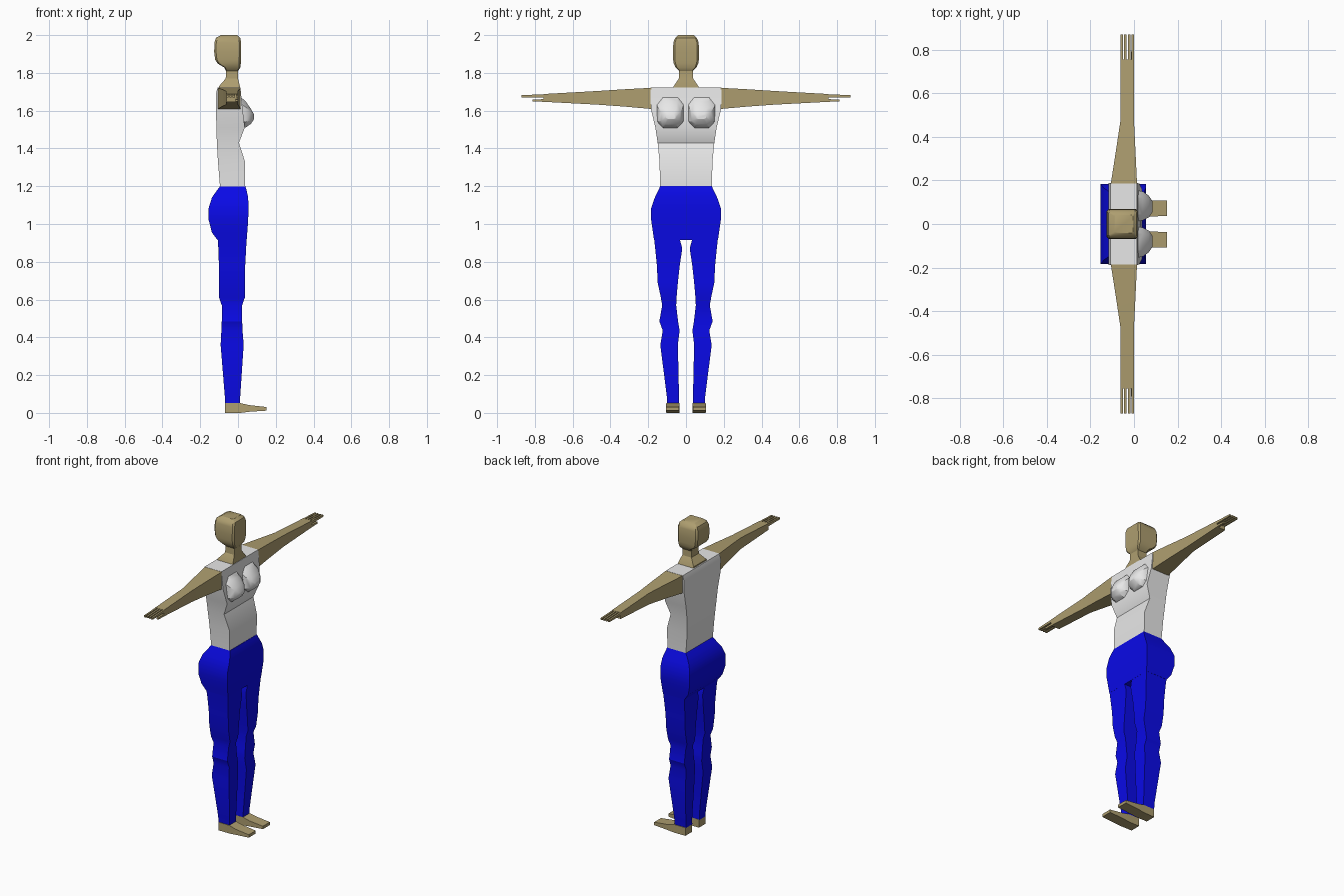
import bpy, bmesh, math
from mathutils import Vector


def material(name, rgb):
    m = bpy.data.materials.new(name)
    m.diffuse_color = (*rgb, 1)
    return m


SKIN = material("tan_skin", (0.42, 0.34, 0.16))
SHIRT = material("white_shirt", (0.8, 0.8, 0.8))
PANTS = material("blue_trousers", (0.003, 0.003, 0.8))


def loft(name, mat, axis, sections, chamfer=0.0, mirror=False):
    """Skin box sections (pos, a0, a1, b0, b1) along an axis.
    a, b are the other two axes in x, y, z order; chamfer cuts the corners."""
    bm = bmesh.new()
    rings = []
    for pos, a0, a1, b0, b1 in sections:
        if chamfer:
            da, db = (a1 - a0) * chamfer, (b1 - b0) * chamfer
            pts = [(a0 + da, b0), (a1 - da, b0), (a1, b0 + db), (a1, b1 - db),
                   (a1 - da, b1), (a0 + da, b1), (a0, b1 - db), (a0, b0 + db)]
        else:
            pts = [(a0, b0), (a1, b0), (a1, b1), (a0, b1)]
        ring = []
        for a, b in pts:
            co = [a, b]
            co.insert("xyz".index(axis), pos)
            ring.append(bm.verts.new(Vector(co)))
        rings.append(ring)
    n = len(rings[0])
    for lo, hi in zip(rings, rings[1:]):
        for i in range(n):
            j = (i + 1) % n
            bm.faces.new((lo[i], lo[j], hi[j], hi[i]))
    bm.faces.new(rings[0])
    bm.faces.new(rings[-1])
    bmesh.ops.recalc_face_normals(bm, faces=bm.faces)
    me = bpy.data.meshes.new(name)
    bm.to_mesh(me)
    bm.free()
    me.materials.append(mat)
    ob = bpy.data.objects.new(name, me)
    bpy.context.collection.objects.link(ob)
    bpy.ops.object.select_all(action='DESELECT')
    ob.select_set(True)
    bpy.context.view_layer.objects.active = ob
    bpy.ops.object.shade_smooth_by_angle(angle=math.radians(30))
    if mirror:
        m = ob.modifiers.new("mirror", 'MIRROR')
        m.use_axis = (False, True, False)
        m.use_mirror_merge = False
    return ob


def body(name, mat, rows, chamfer=0.0):
    """Upright centred part from rows of (z, back x, front x, half width)."""
    return loft(name, mat, "z", [(z, b, f, -w, w) for z, b, f, w in rows], chamfer)


# Head and neck
body("head", SKIN, [
    (1.81, -0.064, 0.0, 0.036), (1.828, -0.072, 0.012, 0.055),
    (1.85, -0.108, 0.015, 0.065), (1.87, -0.121, 0.016, 0.068),
    (1.91, -0.126, 0.017, 0.069), (1.96, -0.125, 0.017, 0.067),
    (1.985, -0.117, 0.012, 0.058), (2.0, -0.09, -0.005, 0.042)], 0.07)
body("neck", SKIN, [
    (1.71, -0.1, 0.01, 0.07), (1.73, -0.1, 0.01, 0.065),
    (1.77, -0.065, 0.0, 0.038), (1.815, -0.064, 0.0, 0.036)])

# Shirt
body("torso", SHIRT, [
    (1.195, -0.095, 0.037, 0.137), (1.33, -0.106, 0.037, 0.14),
    (1.43, -0.112, 0.005, 0.15), (1.51, -0.114, 0.036, 0.162),
    (1.61, -0.117, 0.024, 0.186), (1.69, -0.117, 0.016, 0.188),
    (1.722, -0.108, 0.013, 0.187)])
loft("chest", SHIRT, "x", [
    (0.0, 0.008, 0.158, 1.505, 1.685), (0.04, 0.016, 0.15, 1.51, 1.65),
    (0.068, 0.03, 0.13, 1.53, 1.61), (0.085, 0.055, 0.105, 1.555, 1.58)],
    0.22, True)

# Trousers
body("hips", PANTS, [
    (0.915, -0.108, 0.046, 0.169), (0.955, -0.138, 0.049, 0.175),
    (1.02, -0.155, 0.054, 0.184), (1.085, -0.155, 0.055, 0.184),
    (1.14, -0.138, 0.054, 0.165), (1.18, -0.11, 0.045, 0.145),
    (1.2, -0.095, 0.039, 0.137)])
loft("leg", PANTS, "z", [
    (0.05, -0.07, 0.01, 0.036, 0.1), (0.09, -0.07, 0.012, 0.037, 0.102),
    (0.36, -0.092, 0.03, 0.043, 0.136), (0.436, -0.088, 0.024, 0.034, 0.123),
    (0.485, -0.086, 0.022, 0.042, 0.141), (0.57, -0.086, 0.022, 0.052, 0.126),
    (0.61, -0.1, 0.036, 0.05, 0.133), (0.69, -0.1, 0.037, 0.043, 0.15),
    (0.78, -0.101, 0.038, 0.033, 0.154), (0.87, -0.104, 0.043, 0.02, 0.163),
    (0.925, -0.108, 0.046, 0.034, 0.169)], 0.0, True)

# Feet
loft("foot", SKIN, "x", [
    (-0.068, 0.035, 0.103, 0.0, 0.052), (0.012, 0.035, 0.104, 0.0, 0.052),
    (0.06, 0.034, 0.107, 0.006, 0.041), (0.152, 0.037, 0.107, 0.012, 0.031)],
    0.0, True)

# Arms and hands
loft("arm", SKIN, "y", [
    (0.183, -0.107, 0.014, 1.609, 1.721), (0.33, -0.084, 0.007, 1.622, 1.713),
    (0.47, -0.063, 0.0, 1.632, 1.704), (0.755, -0.062, 0.0, 1.647, 1.688)],
    0.0, True)
for i in range(4):
    x = -0.062 + i * 0.017
    loft(f"finger_{i + 1}", SKIN, "y", [
        (0.75, x, x + 0.011, 1.67, 1.687),
        (0.87, x, x + 0.011, 1.67, 1.682)], 0.0, True)
loft("thumb", SKIN, "y", [
    (0.75, -0.014, 0.0, 1.647, 1.661),
    (0.812, -0.012, 0.0, 1.648, 1.659)], 0.0, True)
